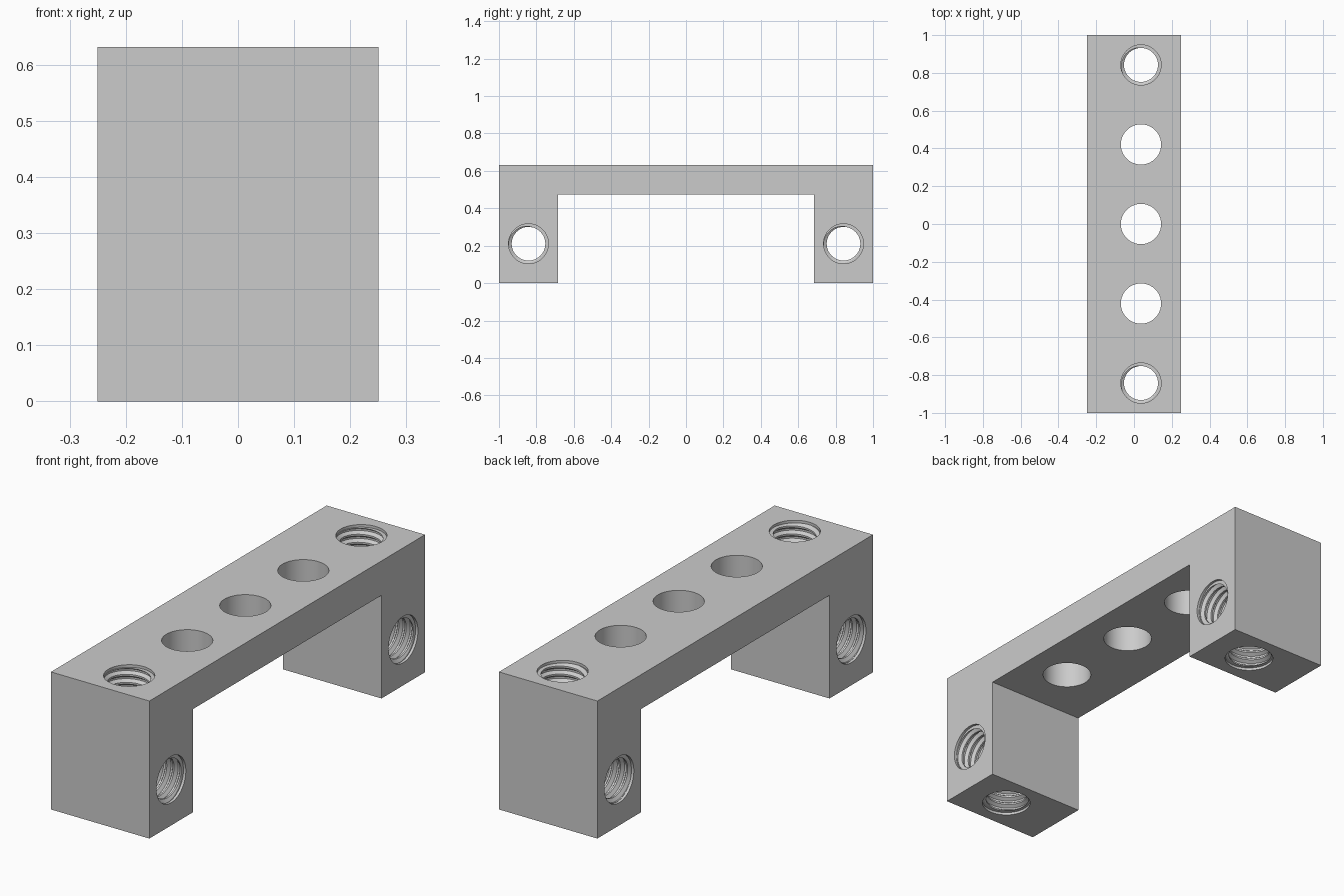
import bpy, bmesh, math
from mathutils import Matrix

if "Cube" in bpy.data.objects:
    bpy.data.objects.remove(bpy.data.objects["Cube"])

MM = 2 / 38                      # model units per millimetre
HX = 0.25                        # half width
LEN, LEG, TOP, DECK = 1.0, 19 * MM - 6 * MM, 12 * MM, 9 * MM
HOLE_X, HOLE_R = 0.037, 0.1065
END_Y, SIDE_Z = 16 * MM, 4 * MM
PITCH, MINOR, MAJOR, N = 0.7 * MM, 0.09, 0.105, 40


def make_object(name, bm):
    bmesh.ops.recalc_face_normals(bm, faces=bm.faces)
    mesh = bpy.data.meshes.new(name)
    bm.to_mesh(mesh)
    bm.free()
    ob = bpy.data.objects.new(name, mesh)
    bpy.context.collection.objects.link(ob)
    return ob


def bracket_body():
    # U-shaped side profile extruded across the width
    bm = bmesh.new()
    profile = [(-LEN, 0), (-LEG, 0), (-LEG, DECK), (LEG, DECK),
               (LEG, 0), (LEN, 0), (LEN, TOP), (-LEN, TOP)]
    face = bm.faces.new([bm.verts.new((-HX, y, z)) for y, z in profile])
    ext = bmesh.ops.extrude_face_region(bm, geom=[face])["geom"]
    bmesh.ops.translate(bm, vec=(2 * HX, 0, 0),
                        verts=[g for g in ext if isinstance(g, bmesh.types.BMVert)])
    return make_object("bracket", bm)


def cylinder_cutter(depth, matrix):
    bm = bmesh.new()
    bmesh.ops.create_cone(bm, cap_ends=True, segments=64, radius1=HOLE_R,
                          radius2=HOLE_R, depth=depth, matrix=matrix)
    return make_object("hole_cutter", bm)


def thread_cutter(length, matrix):
    # one continuous helical strip, each column carrying one thread profile
    bm = bmesh.new()
    profile = [(0, MINOR), (0.22, MINOR), (0.5, MAJOR), (0.72, MAJOR)]
    turns = math.ceil(length / PITCH) + 4
    z0 = -turns * PITCH / 2
    cols = []
    for j in range(turns * N):
        a = 2 * math.pi * (j % N) / N
        cols.append([bm.verts.new((r * math.cos(a), r * math.sin(a),
                                   z0 + (j / N + o) * PITCH)) for o, r in profile])
    full = [cols[j] + [cols[j + N][0]] for j in range(len(cols) - N)]
    for a, b in zip(full, full[1:]):
        for p in range(4):
            bm.faces.new((a[p], b[p], b[p + 1], a[p + 1]))
    used = len(full)
    # fan caps beyond both ends
    low = [c[0] for c in cols[:N + 1]] + full[0][3:0:-1]
    high = [full[j][4] for j in range(used - 1 - N, used)] + full[-1][3:0:-1]
    for loop, z in ((low, z0 - PITCH), (high, z0 + (turns + 1) * PITCH)):
        tip = bm.verts.new((0, 0, z))
        for i, v in enumerate(loop):
            bm.faces.new((v, loop[(i + 1) % len(loop)], tip))
    loose = [v for v in bm.verts if not v.link_faces]
    bmesh.ops.delete(bm, geom=loose, context='VERTS')
    bmesh.ops.transform(bm, matrix=matrix, verts=bm.verts)
    return make_object("thread_cutter", bm)


def cut(body, cutter):
    mod = body.modifiers.new("cut", 'BOOLEAN')
    mod.operation, mod.solver, mod.object = 'DIFFERENCE', 'EXACT', cutter
    bpy.context.view_layer.objects.active = body
    bpy.ops.object.modifier_apply(modifier=mod.name)
    bpy.data.objects.remove(cutter)


body = bracket_body()

# plain holes through the deck
for y in (-8 * MM, 0, 8 * MM):
    cut(body, cylinder_cutter(0.4, Matrix.Translation((HOLE_X, y, TOP))))

# threaded holes down and across each leg, with a shallow round entry
turn = Matrix.Rotation(math.pi / 2, 4, 'Y')
for side in (-1, 1):
    y = side * END_Y
    cut(body, thread_cutter(TOP, Matrix.Translation((HOLE_X, y, TOP / 2))))
    cut(body, thread_cutter(2 * HX, Matrix.Translation((0, y, SIDE_Z)) @ turn))
    for z in (0, TOP):
        cut(body, cylinder_cutter(0.024, Matrix.Translation((HOLE_X, y, z))))
    for x in (-HX, HX):
        cut(body, cylinder_cutter(0.024, Matrix.Translation((x, y, SIDE_Z)) @ turn))

bpy.ops.object.select_all(action='DESELECT')
body.select_set(True)
bpy.context.view_layer.objects.active = body
bpy.ops.object.shade_smooth_by_angle(angle=math.radians(30))
